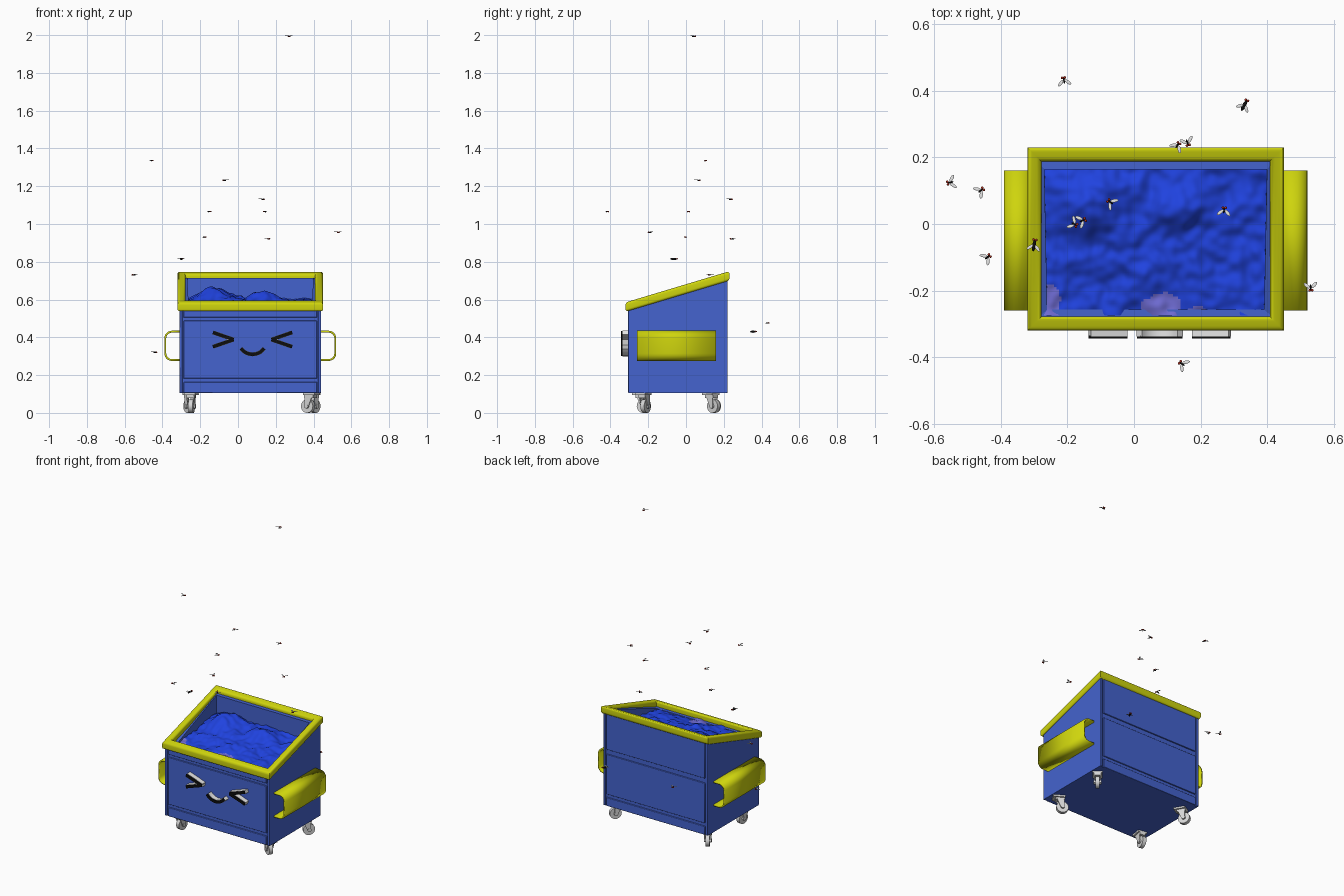
import bpy, bmesh, math, random
from mathutils import Matrix, Vector, noise

if "Cube" in bpy.data.objects:
    bpy.data.objects.remove(bpy.data.objects["Cube"])
random.seed(4)


def material(name, r, g, b):
    m = bpy.data.materials.new(name)
    m.use_nodes = True
    m.diffuse_color = (r, g, b, 1)
    m.node_tree.nodes["Principled BSDF"].inputs["Base Color"].default_value = (r, g, b, 1)
    return m


BLUE = material("bin blue", 0.058, 0.125, 0.62)
YELLOW = material("trim yellow", 0.62, 0.66, 0.004)
TRASH = material("bag blue", 0.014, 0.055, 0.74)
LILAC = material("lilac scrap", 0.16, 0.15, 0.66)
GREY = material("caster grey", 0.68, 0.68, 0.68)
BLACK = material("black", 0.004, 0.004, 0.004)
WHITE = material("white", 0.8, 0.8, 0.8)
RED = material("eye red", 0.45, 0.03, 0.015)

CX, CY = 0.065, -0.045      # centre of the bin
HX, HY = 0.385, 0.275       # half size of the rim


def slope(y):
    return 0.535 + 0.3 * (y + 0.32)


def finish(name, bm, mats, angle=35):
    bmesh.ops.recalc_face_normals(bm, faces=bm.faces)
    me = bpy.data.meshes.new(name)
    bm.to_mesh(me)
    bm.free()
    for m in mats:
        me.materials.append(m)
    ob = bpy.data.objects.new(name, me)
    bpy.context.collection.objects.link(ob)
    if angle:
        bpy.ops.object.select_all(action="DESELECT")
        ob.select_set(True)
        bpy.context.view_layer.objects.active = ob
        bpy.ops.object.shade_smooth_by_angle(angle=math.radians(angle))
    return ob


def paint(geom, index):
    for v in geom["verts"]:
        for f in v.link_faces:
            f.material_index = index


def box(bm, x0, x1, y0, y1, z0, z1):
    mid = Vector((x0 + x1, y0 + y1, z0 + z1)) / 2
    size = Matrix.Diagonal((x1 - x0, y1 - y0, z1 - z0, 1))
    return bmesh.ops.create_cube(bm, size=1, matrix=Matrix.Translation(mid) @ size)


def ball(bm, mid, size, index, turn=0):
    m = Matrix.Translation(mid) @ Matrix.Rotation(turn, 4, "Z") @ Matrix.Diagonal((*size, 1))
    paint(bmesh.ops.create_uvsphere(bm, u_segments=10, v_segments=6, radius=1, matrix=m), index)


def loft(bm, rows, closed_rows=False, closed_cols=False):
    rows = [[bm.verts.new(p) for p in r] for r in rows]
    n, k = len(rows), len(rows[0])
    for i in range(n if closed_rows else n - 1):
        for j in range(k if closed_cols else k - 1):
            a, b = rows[i], rows[(i + 1) % n]
            bm.faces.new((a[j], a[(j + 1) % k], b[(j + 1) % k], b[j]))
    return rows


def arc(cx, cy, r, start, end, n=6):
    steps = [math.radians(start + (end - start) * i / n) for i in range(n + 1)]
    return [(cx + r * math.cos(t), cy + r * math.sin(t)) for t in steps]


# Open bin with a sloping top
bm = bmesh.new()
x0, x1, y0, y1 = CX - 0.375, CX + 0.375, -0.299, 0.214
sections = []
for x in (x0, x1):
    sections.append([(x, y0, slope(y0) + 0.02), (x, y0, 0.105), (x, y1, 0.105), (x, y1, slope(y1) + 0.02)])
rows = loft(bm, sections)
for r in rows:
    bm.faces.new(r)
body = finish("bin_body", bm, [BLUE], None)
wall = body.modifiers.new("wall", "SOLIDIFY")
wall.thickness, wall.offset, wall.use_even_offset = 0.045, -1, True

# Pressed panels and corner posts, leaving grooves between them
for name, inner, outer, spans in (
        ("front_panel", -0.29, -0.306, ((0.105, 0.163), (0.182, 0.488), (0.505, 0.55))),
        ("back_panel", 0.205, 0.221, ((0.105, 0.16), (0.18, 0.44), (0.47, 0.71)))):
    bm = bmesh.new()
    ya, yb = sorted((inner, outer))
    for lo, hi in spans:
        box(bm, x0 + 0.022, x1 - 0.022, ya, yb, lo, hi)
    for x in (x0, x1 - 0.016):
        box(bm, x, x + 0.016, ya, yb, 0.105, spans[-1][1])
    panel = finish(name, bm, [BLUE])
    bevel = panel.modifiers.new("soft edges", "BEVEL")
    bevel.width, bevel.segments = 0.003, 2

# Rounded rim swept round the opening
r = 0.014
section = (arc(r, r, r, 180, 270) + arc(0.042 - r, r, r, 270, 360)
           + arc(0.042 - r, 0.05 - r, r, 0, 90) + arc(r, 0.05 - r, r, 90, 180))
bm = bmesh.new()
corners = []
for sx, sy in ((-1, -1), (1, -1), (1, 1), (-1, 1)):
    corners.append([(CX + sx * (HX - u), CY + sy * (HY - u), slope(CY + sy * (HY - u)) + v) for u, v in section])
loft(bm, corners, True, True)
finish("rim", bm, [YELLOW])

# Lifting sleeves on both sides
for name, side in (("left_sleeve", 1), ("right_sleeve", -1)):
    profile = [(0, 0.275)] + arc(0.04, 0.315, 0.04, -90, 0) + arc(0.04, 0.395, 0.04, 0, 90) + [(0, 0.435)]
    bm = bmesh.new()
    loft(bm, [[(CX + side * (0.375 + u), y, z) for u, z in profile] for y in (-0.26, 0.16)])
    sleeve = finish(name, bm, [YELLOW], 40)
    if sleeve.data.polygons[3].normal.x * side < 0:
        sleeve.data.flip_normals()
    solid = sleeve.modifiers.new("plate", "SOLIDIFY")
    solid.thickness, solid.offset = 0.01, -1


# Lumpy heap of rubbish
def heap(x, y):
    z = 0.575 + 0.1 * (y + 0.1)
    for hx, hy, h, w in ((-0.13, 0.06, 0.075, 0.1), (0.13, 0.05, 0.045, 0.09), (0.02, -0.12, 0.02, 0.1)):
        z += h * math.exp(-((x - hx) ** 2 + (y - hy) ** 2) / (w * w))
    lump = noise.noise(Vector((x * 13, y * 13, 2))) + 0.5 * noise.noise(Vector((x * 30, y * 30, 5)))
    return min(z + 0.02 * lump, slope(y) + 0.045)


bm = bmesh.new()
nx, ny = 90, 64
loft(bm, [[(CX - 0.335 + 0.67 * i / nx, -0.275 + 0.46 * j / ny,
            heap(CX - 0.335 + 0.67 * i / nx, -0.275 + 0.46 * j / ny))
           for j in range(ny + 1)] for i in range(nx + 1)])
for f in bm.faces:
    c = f.calc_center_median()
    wobble = 0.4 * noise.noise(c * 30)
    for px, py, w, h in ((0.08, -0.255, 0.06, 0.05), (-0.25, -0.24, 0.03, 0.06), (0.19, -0.27, 0.035, 0.025)):
        if ((c.x - px) / w) ** 2 + ((c.y - py) / h) ** 2 < 1 + wobble:
            f.material_index = 1
finish("rubbish_heap", bm, [TRASH, LILAC], 80)


# Smiling face: pale raised strokes topped with dark ones
def stroke(bm, pts, width, ya, yb):
    pts = [Vector(p) for p in pts]
    outline = [[], []]
    for i, p in enumerate(pts):
        d = (pts[min(i + 1, len(pts) - 1)] - pts[max(i - 1, 0)]).normalized()
        n = Vector((-d.y, d.x)) * width / 2
        outline[0].append(p + n)
        outline[1].append(p - n)
    a, b = outline
    rows = loft(bm, [[(q.x, y, q.y) for q, y in ((s, ya), (s, yb), (t, yb), (t, ya))]
                     for s, t in zip(a, b)], closed_cols=True)
    bm.faces.new(rows[0])
    bm.faces.new(rows[-1])


smile = arc(0.077, 0.385, 0.075, 215, 325, 10)
strokes = {"mouth": [smile]}
for name, s in (("left_eye", 1), ("right_eye", -1)):
    strokes[name] = [[(0.077 + s * 0.21, z), (0.077 + s * 0.1, 0.388)] for z in (0.426, 0.35)]
for name, lines in strokes.items():
    for part, mat, width, ya, yb in (("base", WHITE, 0.021, -0.3, -0.337), ("top", BLACK, 0.017, -0.335, -0.344)):
        bm = bmesh.new()
        for line in lines:
            stroke(bm, line, width, ya, yb)
        finish(name + "_" + part, bm, [mat])

# Swivel casters
for name, x, y, turn in (("front_left", 0.39, -0.225, 150), ("front_right", -0.25, -0.245, 80),
                         ("back_left", 0.39, 0.13, 50), ("back_right", -0.25, 0.13, 120)):
    bm = bmesh.new()
    box(bm, -0.035, 0.035, -0.03, 0.03, 0.094, 0.106)
    box(bm, -0.02, 0.035, -0.02, 0.02, 0.08, 0.095)
    for s in (-1, 1):
        fork = box(bm, -0.014, 0.03, s * 0.018 - 0.003, s * 0.018 + 0.003, 0.028, 0.088)
        for v in fork["verts"]:
            if v.co.z < 0.05:
                v.co.x = 0.022 + (v.co.x - 0.008) * 0.45
    for radius, depth in ((0.036, 0.024), (0.012, 0.046)):
        m = Matrix.Translation((0.022, 0, 0.036)) @ Matrix.Rotation(math.pi / 2, 4, "X")
        bmesh.ops.create_cone(bm, cap_ends=True, segments=24, radius1=radius, radius2=radius, depth=depth, matrix=m)
    bm.transform(Matrix.Translation((x, y, 0)) @ Matrix.Rotation(math.radians(turn), 4, "Z"))
    finish(name + "_caster", bm, [GREY])

# Flies circling the bin: x, y, z and stoutness of the body
flies = ((0.27, 0.04, 1.993, 1), (-0.46, 0.1, 1.335, 1), (-0.07, 0.065, 1.23, 1), (0.13, 0.235, 1.13, 1),
         (-0.155, 0.01, 1.065, 1), (0.145, -0.42, 1.065, 1), (-0.18, 0, 0.93, 1), (0.16, 0.245, 0.92, 1),
         (0.53, -0.19, 0.955, 1), (-0.3, -0.065, 0.815, 2), (-0.55, 0.125, 0.73, 1), (-0.21, 0.43, 0.475, 1),
         (0.33, 0.355, 0.43, 2), (-0.44, -0.1, 0.32, 1))
for i, (x, y, z, stout) in enumerate(flies):
    bm = bmesh.new()
    ball(bm, (0, 0, 0), (0.009 * stout, 0.003 * stout, 0.003 * stout), 0)
    for s in (-1, 1):
        ball(bm, (0.009 * stout, s * 0.004, 0.001), (0.004, 0.004, 0.004), 1)
        ball(bm, (-0.006, s * 0.011, 0.004), (0.012, 0.005, 0.0008), 2, -s * 0.8)
    bm.transform(Matrix.Translation((x, y, z)) @ Matrix.Rotation(random.uniform(0, 6.28), 4, "Z"))
    finish(f"fly_{i + 1}", bm, [BLACK, RED, WHITE])
